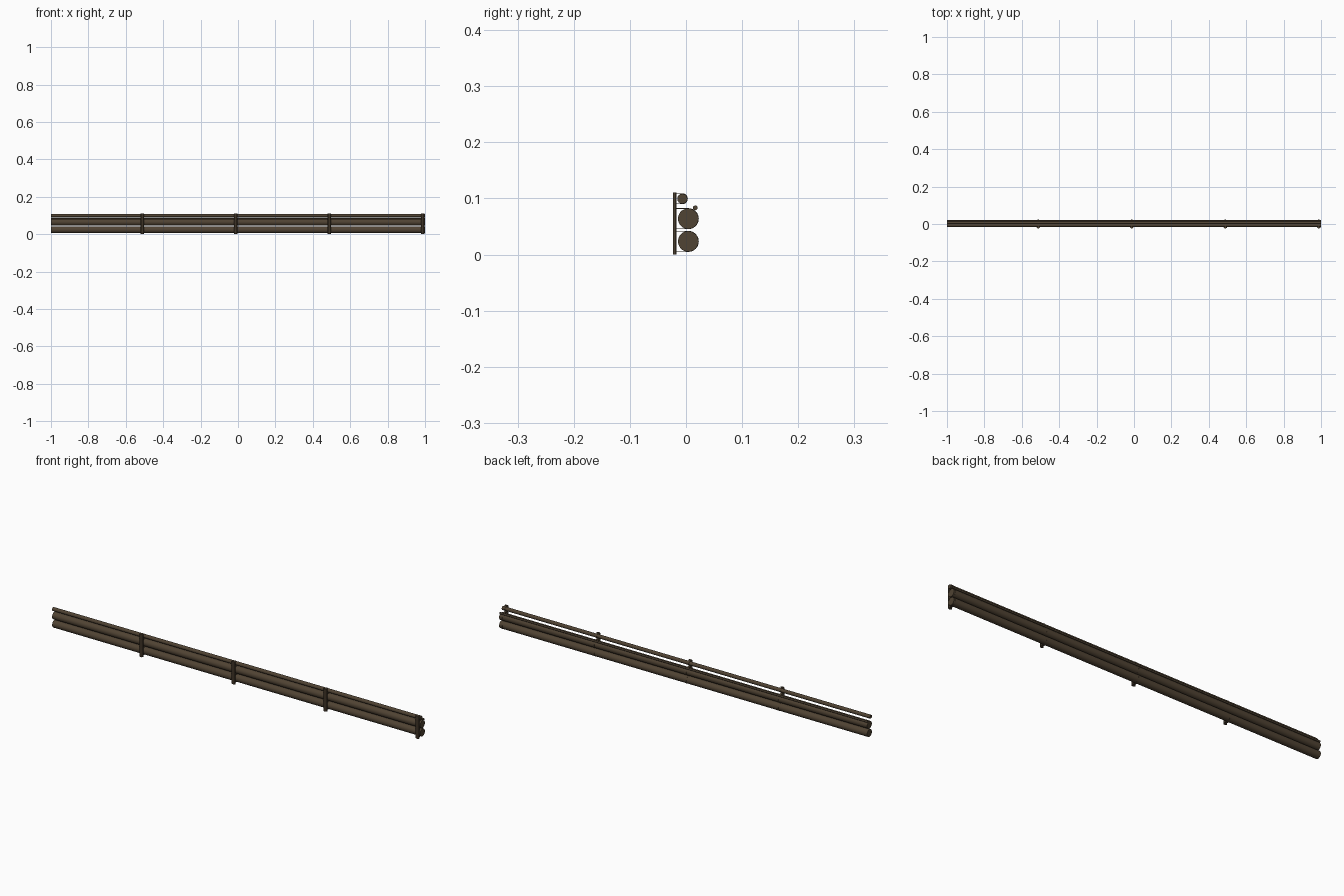
import bpy, bmesh, math

if "Cube" in bpy.data.objects:
    bpy.data.objects.remove(bpy.data.objects["Cube"])

mat = bpy.data.materials.new("dark brown metal")
mat.diffuse_color = (0.08, 0.056, 0.033, 1)
mat.use_nodes = True
mat.node_tree.nodes["Principled BSDF"].inputs["Base Color"].default_value = mat.diffuse_color


def finish(bm, name):
    bmesh.ops.recalc_face_normals(bm, faces=bm.faces)
    me = bpy.data.meshes.new(name)
    bm.to_mesh(me)
    bm.free()
    me.materials.append(mat)
    ob = bpy.data.objects.new(name, me)
    bpy.context.collection.objects.link(ob)
    return ob


def pipe(name, y, z, r, sides):
    bpy.ops.mesh.primitive_cylinder_add(vertices=sides, radius=r, depth=2,
                                        location=(0, y, z), rotation=(0, math.pi / 2, 0))
    ob = bpy.context.object
    ob.name = name
    ob.data.materials.append(mat)
    bpy.ops.object.shade_smooth_by_angle(angle=math.radians(40))


def prism(name, profile, axis, a, b):
    """Extrude a closed profile: 'z' takes (x, y) points, 'x' takes (y, z) points."""
    bm = bmesh.new()
    place = (lambda p, t: (p[0], p[1], t)) if axis == 'z' else (lambda p, t: (t, p[0], p[1]))
    face = bm.faces.new([bm.verts.new(place(p, a)) for p in profile])
    ext = bmesh.ops.extrude_face_region(bm, geom=[face])
    d = (0, 0, b - a) if axis == 'z' else (b - a, 0, 0)
    bmesh.ops.translate(bm, vec=d, verts=[v for v in ext['geom'] if isinstance(v, bmesh.types.BMVert)])
    return finish(bm, name)


def strap(name, x, y, z, r, width=0.01, t=0.0012):
    """U-shaped band round the back of a pipe, legs reaching the post."""
    angles = [math.pi / 2 - math.pi * i / 12 for i in range(13)]

    def u(rad):
        arc = [(y + rad * math.cos(a), z + rad * math.sin(a)) for a in angles]
        return [(-0.0175, z + rad)] + arc + [(-0.0175, z - rad)]
    prism(name, u(r + t) + u(r)[::-1], 'x', x - width / 2, x + width / 2)


# long pipes
large = [(0.004, 0.0235), (0.004, 0.064)]
for i, (y, z) in enumerate(large):
    pipe(f"large_pipe_{i + 1}", y, z, 0.0184, 20)
pipe("small_pipe", -0.0065, 0.0995, 0.009, 16)
pipe("thin_conduit", 0.0165, 0.0832, 0.0043, 12)

# bracket posts with chamfered fronts, and their pipe straps
for i in range(4):
    x = -0.512 + 0.5 * i
    w, f = 0.009, 0.005
    prism(f"bracket_post_{i + 1}",
          [(x - w, -0.0165), (x - w, -0.019), (x - f, -0.0228),
           (x + f, -0.0228), (x + w, -0.019), (x + w, -0.0165)], 'z', 0, 0.111)
    for j, (y, z) in enumerate(large):
        strap(f"pipe_strap_{i + 1}_{j + 1}", x, y, z, 0.0176)
    strap(f"small_strap_{i + 1}", x, -0.0065, 0.0995, 0.0085)
